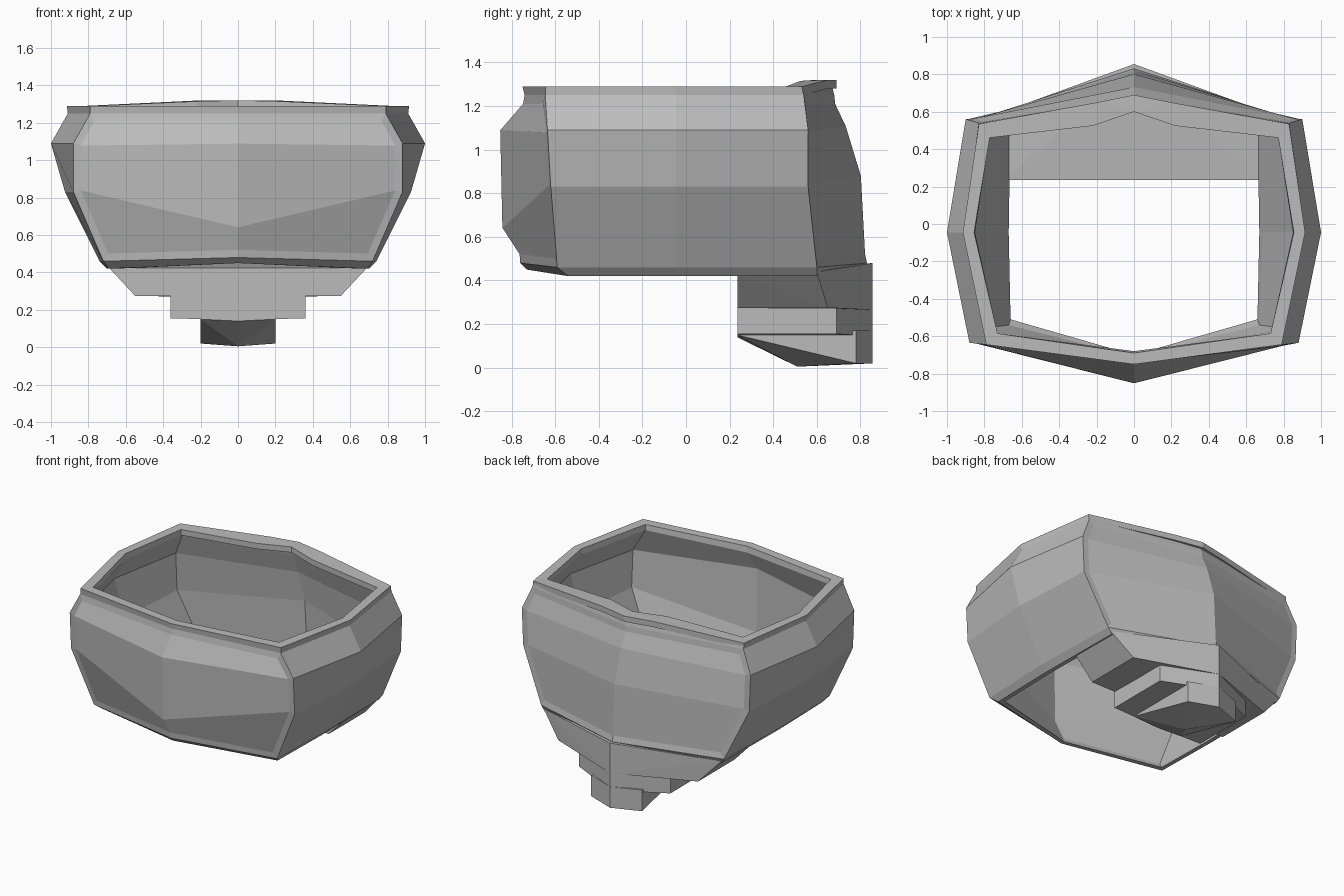
import bpy
import bmesh

default_cube = bpy.data.objects.get("Cube")
if default_cube:
    bpy.data.objects.remove(default_cube, do_unlink=True)

# Single plain grey material
grey = bpy.data.materials.new("plain_grey")
grey.use_nodes = True
colour = (0.5, 0.5, 0.5, 1)
grey.diffuse_color = colour
grey.node_tree.nodes["Principled BSDF"].inputs["Base Color"].default_value = colour


def finish(bm, name):
    """Turn a bmesh into a flat shaded, coloured object."""
    bmesh.ops.recalc_face_normals(bm, faces=bm.faces[:])
    mesh = bpy.data.meshes.new(name)
    bm.to_mesh(mesh)
    bm.free()
    mesh.materials.append(grey)
    obj = bpy.data.objects.new(name, mesh)
    bpy.context.collection.objects.link(obj)
    return obj


def hull(name, points, mirror=True):
    """Convex solid around points, with their mirror images in x if wanted."""
    bm = bmesh.new()
    every = set(points)
    if mirror:
        every |= {(-x, y, z) for x, y, z in points}
    for point in sorted(every):
        bm.verts.new(point)
    result = bmesh.ops.convex_hull(bm, input=bm.verts[:])
    spare = {g for g in result["geom_interior"] if isinstance(g, bmesh.types.BMVert)}
    bmesh.ops.delete(bm, geom=list(spare), context="VERTS")
    bmesh.ops.dissolve_limit(bm, angle_limit=0.01, verts=bm.verts[:], edges=bm.edges[:])
    return finish(bm, name)


# Tub levels, from rim to base:
# z, front centre (y, z), front corner (x, y), side x, back corner (x, y),
# back centre (y, z), wall thickness
levels = [
    (1.29, (-.75, 1.29), (.79, -.645), .915, (.83, .53), (.67, 1.29), .06),
    (1.25, (-.74, 1.25), (.79, -.645), .91, (.83, .54), (.68, 1.25), .06),
    (1.09, (-.86, 1.09), (.88, -.635), 1.0, (.9, .56), (.74, 1.11), .06),
    (.83, (-.85, .64), (.88, -.62), .925, (.89, .56), (.81, .88), .06),
    (.46, (-.76, .48), (.72, -.59), .74, (.72, .6), (.83, .48), .05),
    (.42, (-.73, .45), (.69, -.54), .7, (.69, .6), (.8, .45), .03),
]


def loop_points(level, inner):
    """Eight points around the tub: front centre, left side, back, right side."""
    z, front, f_corner, side, b_corner, back, wall = level
    t = wall if inner else 0
    left = [(f_corner[0] - t, f_corner[1] + t, z),
            (side - t, -.045, z),
            (b_corner[0] - t, b_corner[1] - t, z)]
    right = [(-x, y, h) for x, y, h in reversed(left)]
    return [(0, front[0] + t, front[1])] + left + [(0, back[0] - t, back[1])] + right


# Tub: outer skin downwards, inner skin upwards, closed at rim and base
bm = bmesh.new()
rings = [loop_points(lv, False) for lv in levels]
rings += [loop_points(lv, True) for lv in reversed(levels)]
rings = [[bm.verts.new(p) for p in ring] for ring in rings]
panels = {"front": [], "back": []}
for i, ring in enumerate(rings):
    below = rings[(i + 1) % len(rings)]
    for j in range(8):
        k = (j + 1) % 8
        face = bm.faces.new((ring[j], ring[k], below[k], below[j]))
        if 1 <= i <= 3:
            if j in (0, 7):
                panels["front"].append(face)
            elif j in (3, 4):
                panels["back"].append(face)
bmesh.ops.recalc_face_normals(bm, faces=bm.faces[:])
# Shallow frame around the front and back panels
for faces in panels.values():
    bmesh.ops.inset_region(bm, faces=faces, thickness=.04, depth=-.008,
                           use_even_offset=True)
finish(bm, "tub")

# Raised lip along the back rim, in two pieces per side
lip_stations = [((.78, .46, 1.29), (.83, .535, 1.29)),
                ((.22, .525, 1.315), (.2, .65, 1.32)),
                ((0, .6, 1.32), (0, .69, 1.32))]
for side_name, sign in (("left", 1), ("right", -1)):
    for n, part in enumerate(("outer", "inner")):
        tops = [p for pair in lip_stations[n:n + 2] for p in pair]
        points = [(sign * x, y, z - drop) for x, y, z in tops for drop in (0, .04)]
        hull(f"{side_name}_{part}_back_lip", points, mirror=False)

# Stepped support below the back
front_y, tip_y = .235, .855
hull("upper_step", [
    (.69, front_y, .425), (.55, front_y, .275), (.7, .6, .44),
    (.55, .65, .275), (0, tip_y, .48), (0, tip_y, .265)])
hull("middle_step", [
    (.36, y, z) for y in (front_y, .69) for z in (.155, .29)] + [
    (0, tip_y, .145), (0, tip_y, .29), (0, front_y, .145)])
hull("lower_keel", [
    (.2, front_y, .15), (0, front_y, .14), (0, .51, .005),
    (.2, .78, .02), (0, tip_y, .02), (.2, .78, .17), (0, tip_y, .17)])
